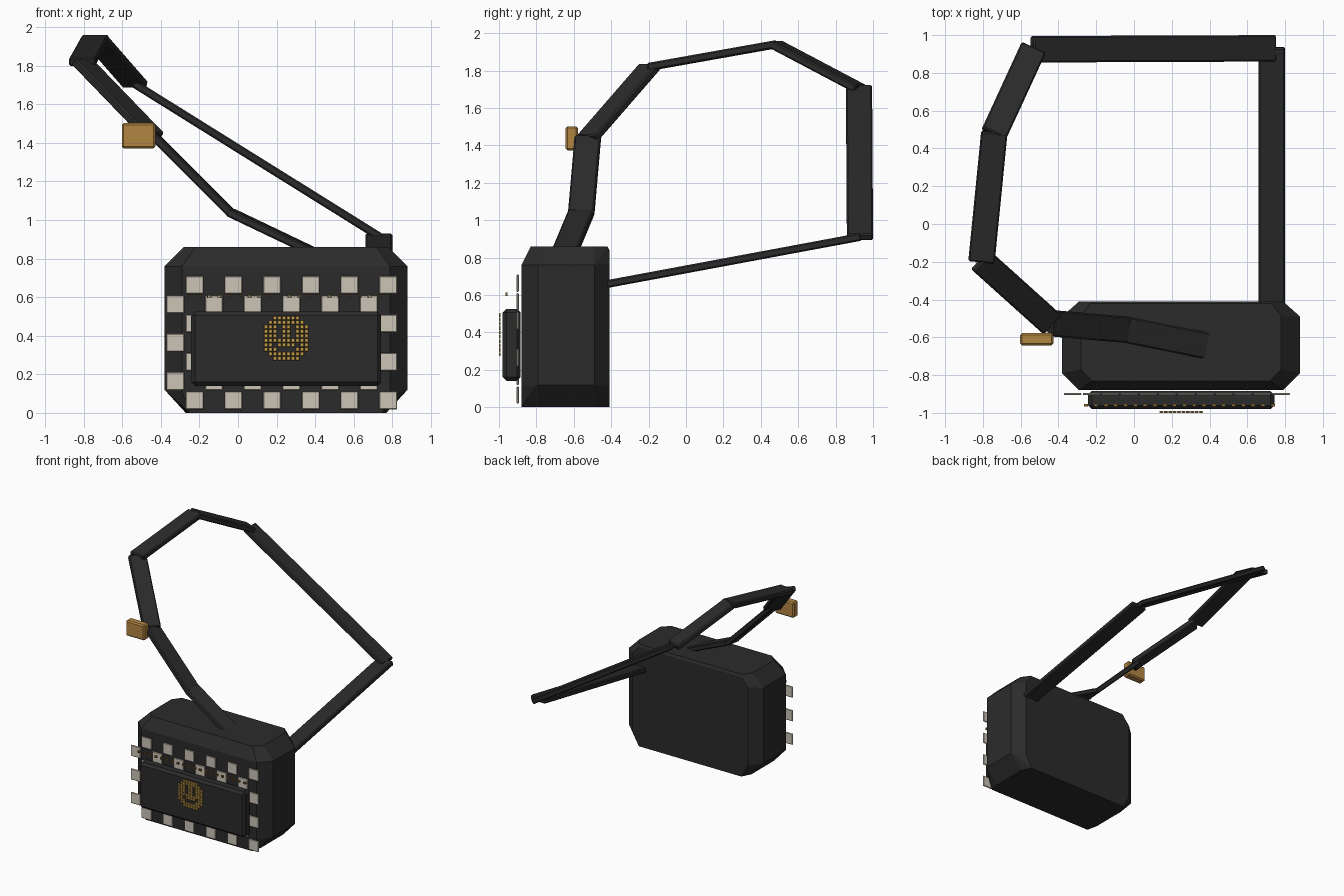
import bpy, bmesh, math
from mathutils import Vector, Matrix

if "Cube" in bpy.data.objects:
    bpy.data.objects.remove(bpy.data.objects["Cube"])


def material(name, rgb):
    m = bpy.data.materials.new(name)
    m.diffuse_color = (*rgb, 1)
    m.use_nodes = True
    m.node_tree.nodes["Principled BSDF"].inputs["Base Color"].default_value = m.diffuse_color
    return m


BLACK = material("black_leather", (0.024, 0.024, 0.024))
CREAM = material("cream_check", (0.60, 0.55, 0.47))
BRASS = material("brass", (0.45, 0.24, 0.055))
GOLD = material("gold", (0.55, 0.34, 0.07))
BRONZE = material("bronze", (0.30, 0.16, 0.04))


def finish(name, bm, mat):
    bmesh.ops.recalc_face_normals(bm, faces=bm.faces)
    me = bpy.data.meshes.new(name)
    bm.to_mesh(me)
    bm.free()
    me.materials.append(mat)
    ob = bpy.data.objects.new(name, me)
    bpy.context.collection.objects.link(ob)
    return ob


def add_box(bm, centre, size, rot=None):
    m = Matrix.Translation(centre) @ (rot or Matrix()) @ Matrix.Diagonal((*size, 1))
    bmesh.ops.create_cube(bm, size=1, matrix=m)


def bevel(ob, width):
    mod = ob.modifiers.new("edge_bevel", "BEVEL")
    mod.width = width
    mod.segments = 1


CX = 0.25  # bag centre line

# Bag body: faceted hull, points mirrored about the centre line
half = [
    (0.54, -0.88, 0.76), (0.54, -0.88, 0.11), (0.50, -0.88, 0.0),   # front
    (0.63, -0.79, 0.76), (0.63, -0.79, 0.12),                       # side
    (0.63, -0.49, 0.76), (0.63, -0.49, 0.12),
    (0.47, -0.83, 0.86), (0.53, -0.77, 0.86),                       # top
    (0.53, -0.49, 0.86), (0.48, -0.42, 0.86),
    (0.52, -0.79, 0.0), (0.52, -0.49, 0.0),                         # bottom
    (0.54, -0.41, 0.77), (0.54, -0.41, 0.11),                       # back
    (0.48, -0.41, 0.84), (0.48, -0.41, 0.0),
]
bm = bmesh.new()
for x, y, z in half:
    for s in (-1, 1):
        bm.verts.new((CX + s * x - 0.001, y, z))
bmesh.ops.convex_hull(bm, input=bm.verts)
bmesh.ops.dissolve_limit(bm, angle_limit=0.02, verts=bm.verts, edges=bm.edges)
finish("bag_body", bm, BLACK)

# Front pocket
bm = bmesh.new()
add_box(bm, (CX, -0.932, 0.333), (0.985, 0.096, 0.385))
bevel(finish("front_pocket", bm, BLACK), 0.02)

# Checker tiles
bm = bmesh.new()
for r in range(7):
    for c in range(12):
        if (r + c) % 2:
            add_box(bm, (-0.325 + 0.1003 * c, -0.90, 0.065 + 0.0997 * r),
                    (0.093, 0.012, 0.093))
bevel(finish("checker_tiles", bm, CREAM), 0.004)

# Pixel smiley badge
rows = ["..######..", ".########.", "###.##.###", "###.##.###", "###.##.###",
        "##########", "##.####.##", "###....###", ".########.", "..######.."]
bm = bmesh.new()
for r, row in enumerate(rows):
    for c, ch in enumerate(row):
        if ch == "#":
            add_box(bm, (CX + (c - 4.5) * 0.0233, -0.995, 0.388 - (r - 4.5) * 0.0233),
                    (0.0205, 0.009, 0.0205))
bevel(finish("smiley_badge", bm, GOLD), 0.002)

# Row of small chain links above the pocket
bm = bmesh.new()
for i in range(20):
    x = -0.253 + i * 0.052
    for s in (-1, 1):
        add_box(bm, (x + s * 0.008, -0.96, 0.604), (0.005, 0.012, 0.018))
        add_box(bm, (x, -0.96, 0.604 + s * 0.007), (0.012, 0.012, 0.005))
finish("chain_links", bm, BRONZE)

# Shoulder strap: one flat bar between each pair of points
path = [(0.40, -0.648, 0.83), (-0.04, -0.56, 1.04), (-0.44, -0.525, 1.44),
        (-0.807, -0.195, 1.82), (-0.74, 0.48, 1.94), (-0.535, 0.925, 1.705),
        (0.74, 0.93, 0.91)]
segments = list(zip(path, path[1:])) + [((0.73, 0.93, 0.91), (0.73, -0.44, 0.655))]
bm = bmesh.new()
for a, b in segments:
    a, b = Vector(a), Vector(b)
    d = (b - a).normalized()
    side = Vector((0, 0, 1)).cross(d).normalized()
    rot = Matrix((d, side, d.cross(side))).transposed().to_4x4()
    add_box(bm, (a + b) / 2, ((b - a).length + 0.012, 0.14, 0.042), rot)
bevel(finish("shoulder_strap", bm, BLACK), 0.008)

# Strap buckle
bm = bmesh.new()
add_box(bm, (-0.515, -0.61, 1.437), (0.175, 0.066, 0.13))
bevel(finish("strap_buckle", bm, BRASS), 0.01)
